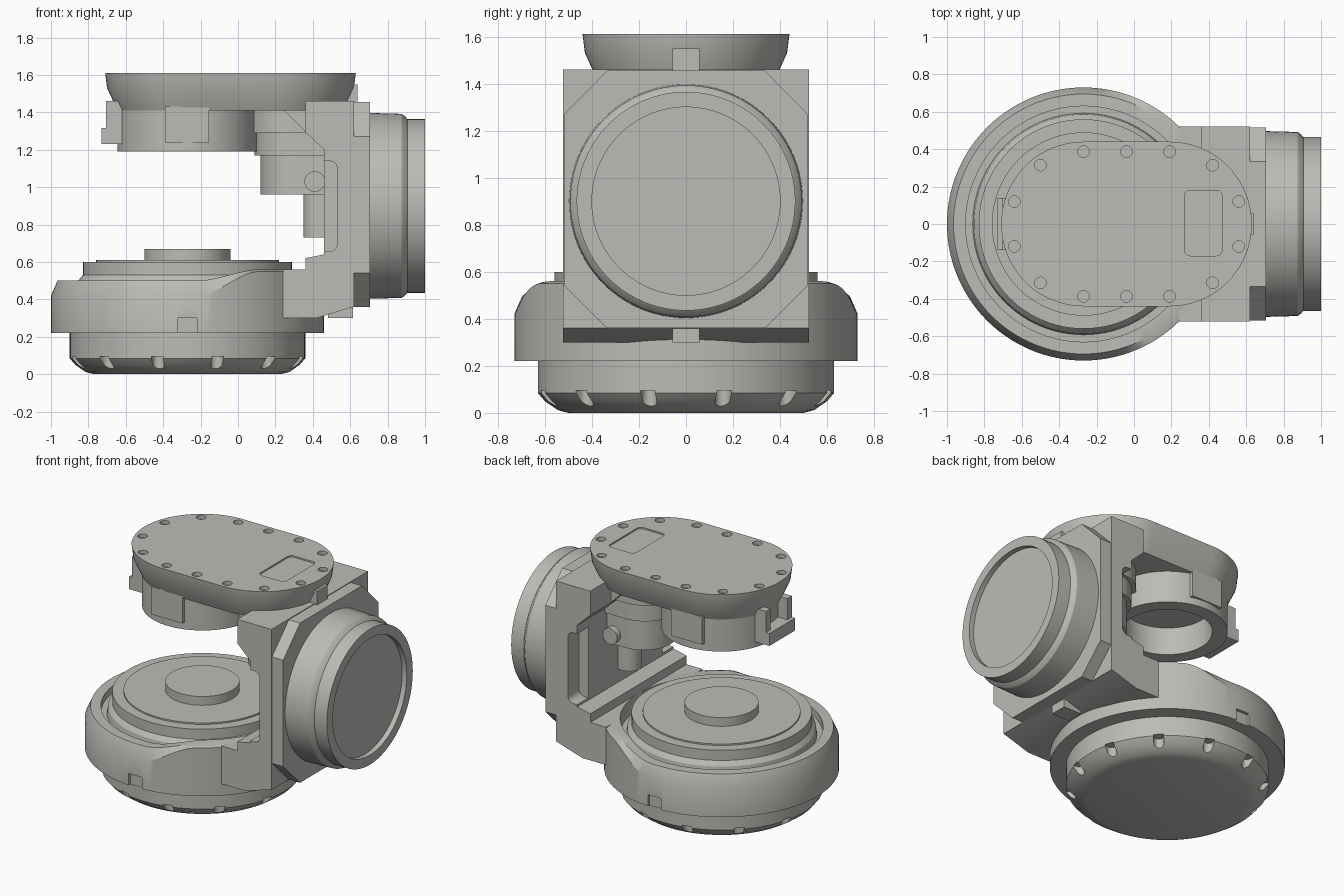
import bpy, bmesh, math
from mathutils import Vector, Matrix

if "Cube" in bpy.data.objects:
    bpy.data.objects.remove(bpy.data.objects["Cube"])

grey = bpy.data.materials.new("warm_grey")
grey.diffuse_color = (0.50, 0.50, 0.47, 1)
grey.use_nodes = True
grey.node_tree.nodes["Principled BSDF"].inputs["Base Color"].default_value = grey.diffuse_color
CX = -0.27          # axis of the base and the head
TAU = 2 * math.pi


def loft(name, rings, wrap=False, matrix=None):
    """Skin a list of point loops; cap the ends, or wrap last to first."""
    bm = bmesh.new()
    loops = [[bm.verts.new(p) for p in ring] for ring in rings]
    n = len(loops[0])
    pairs = list(zip(loops, loops[1:])) + ([(loops[-1], loops[0])] if wrap else [])
    for a, b in pairs:
        for i in range(n):
            j = (i + 1) % n
            bm.faces.new((a[i], a[j], b[j], b[i]))
    if not wrap:
        bm.faces.new(loops[0])
        bm.faces.new(loops[-1])
    bmesh.ops.recalc_face_normals(bm, faces=bm.faces)
    if matrix:
        bm.transform(matrix)
    mesh = bpy.data.meshes.new(name)
    bm.to_mesh(mesh)
    bm.free()
    mesh.materials.append(grey)
    ob = bpy.data.objects.new(name, mesh)
    bpy.context.collection.objects.link(ob)
    return ob


def circle(r, z, cx=0.0, cy=0.0, n=96):
    return [Vector((cx + r * math.cos(TAU * i / n), cy + r * math.sin(TAU * i / n), z)) for i in range(n)]


def lathe(name, profile, cx=0.0, n=96, matrix=None):
    return loft(name, [circle(r, z, cx, 0, n) for r, z in profile], matrix=matrix)


def prism_z(name, pts, z0, z1):
    return loft(name, [[Vector((x, y, z)) for x, y in pts] for z in (z0, z1)])


def prism_y(name, pts, y0, y1):
    return loft(name, [[Vector((x, y, z)) for x, z in pts] for y in (y0, y1)])


def prism_x(name, pts, x0, x1):
    return loft(name, [[Vector((x, y, z)) for y, z in pts] for x in (x0, x1)])


def box(name, x0, x1, y0, y1, z0, z1):
    return prism_z(name, [(x0, y0), (x1, y0), (x1, y1), (x0, y1)], z0, z1)


def round_rect(x0, x1, y0, y1, r, n=6):
    out = []
    for k, (cx, cy) in enumerate([(x1 - r, y1 - r), (x0 + r, y1 - r), (x0 + r, y0 + r), (x1 - r, y0 + r)]):
        for i in range(n + 1):
            a = math.pi / 2 * (k + i / n)
            out.append((cx + r * math.cos(a), cy + r * math.sin(a)))
    return out


def stadium(r, z, x0=CX, x1=0.19, n=40):
    out = []
    for k, cx in enumerate((x1, x0)):
        for i in range(n + 1):
            a = -math.pi / 2 + math.pi * (k + i / n)
            out.append(Vector((cx + r * math.cos(a), r * math.sin(a), z)))
    return out


def d_shape(x_front, x_back, r, n=24):
    arc = [(x_front + r - r * math.sin(math.pi * i / n), r * math.cos(math.pi * i / n)) for i in range(n + 1)]
    return [(x_back, r)] + arc + [(x_back, -r)]


def cut(ob, cutters):
    for c in cutters:
        m = ob.modifiers.new("cut", 'BOOLEAN')
        m.operation, m.solver, m.object = 'DIFFERENCE', 'EXACT', c
        bpy.context.view_layer.objects.active = ob
        bpy.ops.object.modifier_apply(modifier=m.name)
        bpy.data.objects.remove(c)


# base cup with twelve grip notches
cup = lathe("base_cup", [(0.50, 0), (0.545, 0.012), (0.60, 0.05), (0.63, 0.085), (0.63, 0.3)], CX)
notches = []
for k in range(12):
    a = math.radians(15 + 30 * k)
    slot = [(x + 0.66, y) for x, y in round_rect(-0.09, 0.09, -0.032, 0.032, 0.031)]
    c = prism_z("notch_cutter", slot, -0.1, 0.095)
    c.data.transform(Matrix.Translation((CX, 0, 0)) @ Matrix.Rotation(a, 4, 'Z'))
    notches.append(c)
cut(cup, notches)

# base housing: a ring whose chamfered rim rises toward the arm
rings = []
for r, low, high in [(0.5, 0.22, 0.22), (0.73, 0.22, 0.22), (0.73, 0.42, 0.55), (0.695, 0.5, 0.56),
                     (0.63, 0.5, 0.56), (0.63, 0.45, 0.45), (0.5, 0.45, 0.45)]:
    ring = circle(r, low, CX, n=128)
    for p in ring:
        t = min(1, max(0, (p.x + 0.22) / 0.34))
        p.z = low + (high - low) * t * t * (3 - 2 * t)
    rings.append(ring)
housing = loft("base_housing", rings, wrap=True)
cut(housing, [box("tab_cutter", -0.32, -0.22, s * 0.71, s * 0.8, 0.15, 0.30) for s in (-1, 1)])

# turntable and centre boss
lathe("turntable", [(0.60, 0.4), (0.585, 0.5), (0.56, 0.53), (0.56, 0.6), (0.49, 0.6),
                    (0.49, 0.61), (0.23, 0.61), (0.23, 0.67)], CX)

# upright arm, hollowed around the turntable and slotted on both sides
arm = prism_y("arm", [(0.24, 0.30), (0.42, 0.30), (0.60, 0.355), (0.62, 0.36), (0.62, 1.46), (0.36, 1.46),
                      (0.36, 1.295), (0.46, 1.20), (0.46, 0.64), (0.36, 0.62), (0.36, 0.56), (0.24, 0.56)],
              -0.522, 0.522)
cutters = [lathe("turntable_cutter", [(0.63, 0.45), (0.63, 0.8)], CX)]
for s in (-1, 1):
    cutters.append(prism_y("slot_cutter", round_rect(0.38, 0.53, 0.655, 1.14, 0.04), s * 0.40, s * 0.6))
cut(arm, cutters)

# square flange with cut corners
w, c0 = 0.517, 0.335
prism_x("arm_flange", [(-w, 0.54), (-c0, 0.36), (c0, 0.36), (w, 0.54),
                       (w, 1.27), (c0, 1.455), (-c0, 1.455), (-w, 1.27)], 0.60, 0.705)
box("top_tab", 0.56, 0.64, -0.058, 0.058, 1.40, 1.55)
box("bottom_tab", 0.48, 0.615, -0.058, 0.058, 0.30, 0.40)

# side joint with recessed end face
lathe("side_joint", [(0.497, 0.69), (0.492, 0.875), (0.48, 0.892), (0.465, 0.905), (0.465, 1.0),
                     (0.40, 1.0), (0.40, 0.965)],
      matrix=Matrix.Translation((0, 0, 0.90)) @ Matrix.Rotation(math.pi / 2, 4, 'Y'))

# neck between arm and head
prism_z("neck_top", d_shape(0.055, 0.5, 0.24), 1.29, 1.44)
prism_z("neck_middle", d_shape(0.088, 0.5, 0.22), 1.17, 1.29)
prism_z("neck_lower", d_shape(0.12, 0.5, 0.20), 0.96, 1.17)
prism_z("neck_pillar", d_shape(0.35, 0.5, 0.08), 0.73, 0.96)
prism_y("neck_gusset", [(0.24, 1.415), (0.5, 1.415), (0.5, 1.16)], -0.30, 0.30)
prism_y("neck_pin", [(0.41 + 0.055 * math.cos(TAU * i / 24), 1.03 + 0.055 * math.sin(TAU * i / 24))
                     for i in range(24)], -0.24, 0.24)

# head slab with bolt holes and an inset panel
slab = loft("head_slab", [stadium(0.375, 1.41), stadium(0.43, 1.53), stadium(0.44, 1.61)])
holes = [(x, 0.387) for x in (CX, -0.04, 0.19)] + [(0.42, 0.315), (0.56, 0.12), (-0.50, 0.315), (-0.64, 0.12)]
cutters = [loft("hole_cutter", [circle(0.031, z, x, s * y, 20) for z in (1.585, 1.7)])
           for x, y in holes for s in (-1, 1)]
cutters.append(prism_z("panel_cutter", round_rect(0.27, 0.47, -0.17, 0.18, 0.03), 1.60, 1.7))
cut(slab, cutters)

# hollow collar under the head, with flat pads and a rear clip
lathe("head_collar", [(0.375, 1.42), (0.375, 1.19), (0.28, 1.19), (0.28, 1.38)], CX)
for s in (-1, 1):
    box("collar_pad", -0.39, -0.155, s * 0.33, s * 0.382, 1.24, 1.43)
box("clip_hook", -0.73, -0.62, -0.14, 0.14, 1.23, 1.315)
for s in (-1, 1):
    box("clip_strip", -0.705, -0.62, s * 0.09, s * 0.14, 1.31, 1.46)

# smooth round parts, keep edges crisp
for ob in bpy.data.objects:
    ob.select_set(True)
bpy.context.view_layer.objects.active = slab
bpy.ops.object.shade_smooth_by_angle(angle=math.radians(25))
